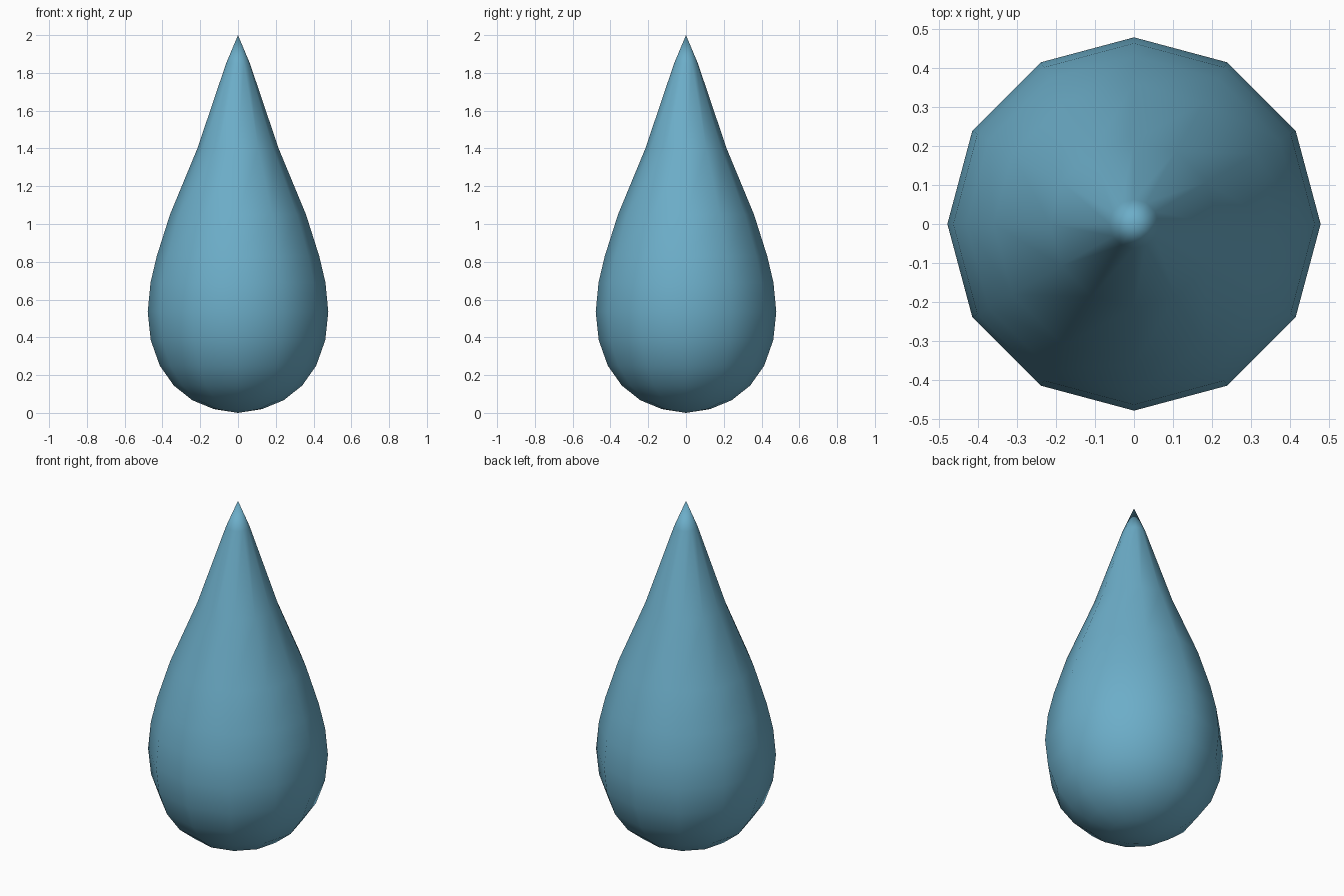
import bpy, bmesh
from math import cos, sin, tau

if "Cube" in bpy.data.objects:
    bpy.data.objects.remove(bpy.data.objects["Cube"])

SIDES = 12
# Profile rings: (radius, height) between the bottom and top points
PROFILE = [(0.127, 0.02), (0.242, 0.067), (0.34, 0.145), (0.414, 0.25),
           (0.462, 0.385), (0.478, 0.535), (0.463, 0.69), (0.43, 0.83),
           (0.36, 1.05), (0.215, 1.40), (0.063, 1.85)]

bm = bmesh.new()
bottom = bm.verts.new((0, 0, 0))
tip = bm.verts.new((0, 0, 2))
rings = [[bm.verts.new((r * cos(tau * i / SIDES), r * sin(tau * i / SIDES), z))
          for i in range(SIDES)] for r, z in PROFILE]

# Side quads, plus triangle fans at both ends
for i in range(SIDES):
    j = (i + 1) % SIDES
    bm.faces.new((bottom, rings[0][j], rings[0][i]))
    for lo, hi in zip(rings, rings[1:]):
        bm.faces.new((lo[i], lo[j], hi[j], hi[i]))
    bm.faces.new((rings[-1][i], rings[-1][j], tip))
for f in bm.faces:
    f.smooth = True

mesh = bpy.data.meshes.new("water_drop")
bm.to_mesh(mesh)
bm.free()
drop = bpy.data.objects.new("water_drop", mesh)
bpy.context.collection.objects.link(drop)

# Blue surface
mat = bpy.data.materials.new("water_blue")
mat.diffuse_color = (0.15, 0.42, 0.58, 1)
mat.use_nodes = True
mat.node_tree.nodes["Principled BSDF"].inputs["Base Color"].default_value = mat.diffuse_color
mesh.materials.append(mat)
